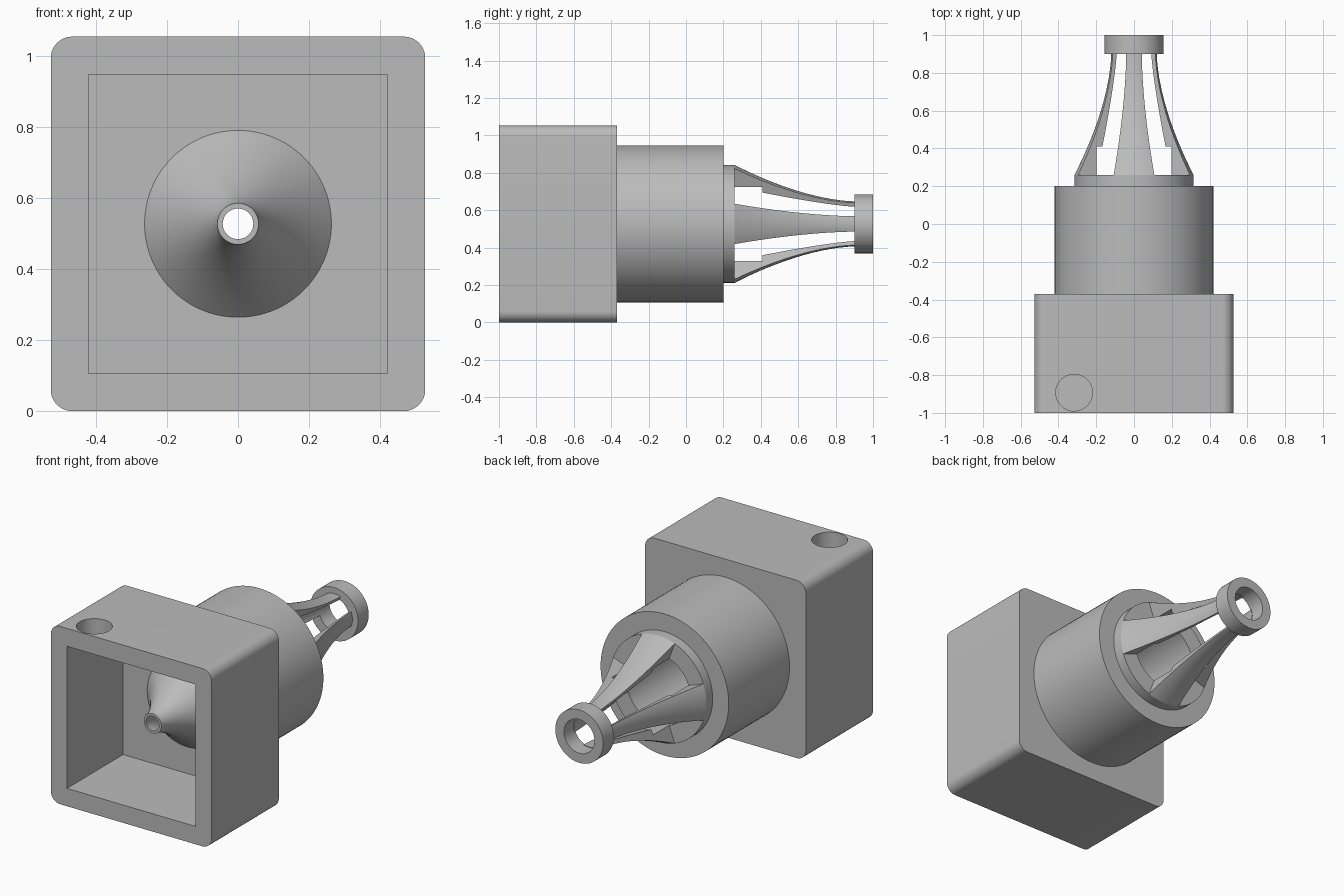
import bpy, bmesh, math
from mathutils import Matrix

if "Cube" in bpy.data.objects:
    bpy.data.objects.remove(bpy.data.objects["Cube"], do_unlink=True)

AXIS_Z = 0.527  # height of the barrel axis

grey = bpy.data.materials.new("light grey plastic")
grey.use_nodes = True
grey.diffuse_color = (0.5, 0.5, 0.5, 1)
for node in grey.node_tree.nodes:
    if node.type == "BSDF_PRINCIPLED":
        node.inputs["Base Color"].default_value = grey.diffuse_color


def make_object(name, bm):
    bmesh.ops.recalc_face_normals(bm, faces=bm.faces)
    mesh = bpy.data.meshes.new(name)
    bm.to_mesh(mesh)
    bm.free()
    mesh.materials.append(grey)
    ob = bpy.data.objects.new(name, mesh)
    bpy.context.collection.objects.link(ob)
    return ob


def smooth(ob):
    bpy.ops.object.select_all(action="DESELECT")
    ob.select_set(True)
    bpy.context.view_layer.objects.active = ob
    bpy.ops.object.shade_smooth_by_angle(angle=math.radians(30))


def revolve(name, profile, start=0.0, sweep=math.tau, steps=96):
    """Sweep a closed (y, radius) outline around the barrel axis."""
    full = sweep >= math.tau
    bm = bmesh.new()
    rings = []
    for i in range(steps if full else steps + 1):
        a = start + sweep * i / steps
        rings.append([bm.verts.new((r * math.cos(a), y, AXIS_Z + r * math.sin(a)))
                      for y, r in profile])
    n = len(profile)
    for i in range(steps):
        p, q = rings[i], rings[(i + 1) % len(rings)]
        for j in range(n):
            k = (j + 1) % n
            bm.faces.new((p[j], p[k], q[k], q[j]))
    if not full:
        bm.faces.new(rings[0])
        bm.faces.new(rings[-1])
    ob = make_object(name, bm)
    smooth(ob)
    return ob


def block(name, size, centre, corner=0.0):
    """Box whose edges along y can be rounded."""
    bm = bmesh.new()
    bmesh.ops.create_cube(bm, size=1)
    bmesh.ops.scale(bm, vec=size, verts=bm.verts)
    bmesh.ops.translate(bm, vec=centre, verts=bm.verts)
    if corner:
        edges = [e for e in bm.edges
                 if abs(e.verts[0].co.y - e.verts[1].co.y) > 0.1]
        bmesh.ops.bevel(bm, geom=edges, offset=corner, segments=10,
                        profile=0.5, affect="EDGES")
    return make_object(name, bm)


def cylinder(name, radius, depth, matrix):
    bm = bmesh.new()
    bmesh.ops.create_cone(bm, cap_ends=True, segments=64, radius1=radius,
                          radius2=radius, depth=depth, matrix=matrix)
    return make_object(name, bm)


def cut(ob, cutter):
    cutter.hide_render = True
    mod = ob.modifiers.new("cut", "BOOLEAN")
    mod.operation = "DIFFERENCE"
    mod.solver = "EXACT"
    mod.object = cutter
    bpy.context.view_layer.objects.active = ob
    bpy.ops.object.modifier_apply(modifier=mod.name)
    bpy.data.objects.remove(cutter, do_unlink=True)


def flare(y0, y1, r0, r1, power, steps=14):
    """Trumpet curve from the narrow end (y0, r0) to the wide end (y1, r1)."""
    return [(y0 + (y1 - y0) * i / steps, r0 + (r1 - r0) * (i / steps) ** power)
            for i in range(steps + 1)]


# Square housing, open at the front, with a round port in the top
housing = block("housing", (1.054, 0.63, 1.054), (0, -0.685, AXIS_Z), 0.06)
cut(housing, block("cavity_cutter", (0.842, 0.625, 0.842), (0, -0.7875, AXIS_Z)))
cut(housing, cylinder("port_cutter", 0.097, 0.4,
                      Matrix.Translation((-0.317, -0.893, 1.0))))
cut(housing, cylinder("bore_cutter", 0.25, 0.4,
                      Matrix.Translation((0, -0.4, AXIS_Z))
                      @ Matrix.Rotation(math.pi / 2, 4, "X")))
smooth(housing)

# Hollow barrel with a flared nozzle reaching forward into the housing
outer = flare(-0.8, -0.475, 0.058, 0.263, 1.5)
inner = flare(-0.8, -0.475, 0.043, 0.21, 1.5)
barrel = outer + [(-0.37, 0.263), (-0.37, 0.42), (0.2, 0.42), (0.2, 0.315),
                  (0.26, 0.315), (0.26, 0.21)] + inner[::-1]
revolve("barrel_and_nozzle", barrel)

# Four curved ribs narrowing toward the end ring
rib = flare(0.91, 0.26, 0.12, 0.315, 1.7)
rib += [(0.26, 0.21), (0.41, 0.21)] + flare(0.91, 0.41, 0.097, 0.178, 1.3)[::-1]
half = math.radians(20)
for i, side in enumerate(("left", "top", "right", "bottom")):
    revolve(side + "_rib", rib, i * math.pi / 2 - half, 2 * half, 12)

# End ring
revolve("end_ring", [(0.9, 0.157), (1.0, 0.157), (1.0, 0.1), (0.9, 0.1)])
